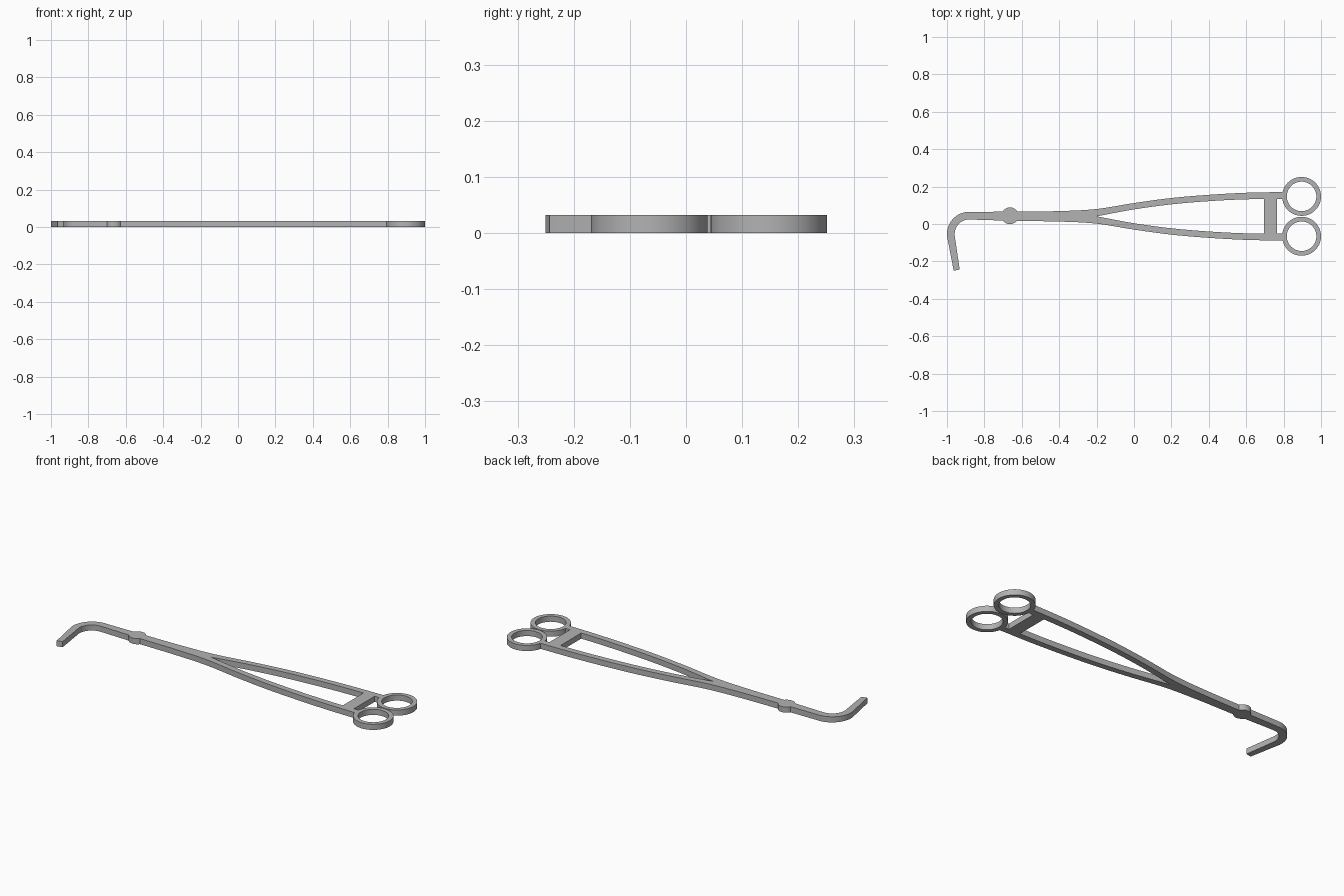
import bpy, bmesh
from math import sin, cos, radians, tau
from mathutils import Vector

HEIGHT = 0.032
AXIS = 0.041          # y of the symmetry line of the handles

if "Cube" in bpy.data.objects:
    bpy.data.objects.remove(bpy.data.objects["Cube"])

steel = bpy.data.materials.new("brushed_steel_grey")
steel.use_nodes = True
steel.diffuse_color = (0.45, 0.45, 0.45, 1)
steel.node_tree.nodes["Principled BSDF"].inputs["Base Color"].default_value = steel.diffuse_color


def finish(name, bm):
    bmesh.ops.recalc_face_normals(bm, faces=bm.faces)
    mesh = bpy.data.meshes.new(name)
    bm.to_mesh(mesh)
    bm.free()
    mesh.materials.append(steel)
    ob = bpy.data.objects.new(name, mesh)
    bpy.context.collection.objects.link(ob)
    bpy.ops.object.select_all(action='DESELECT')
    ob.select_set(True)
    bpy.context.view_layer.objects.active = ob
    bpy.ops.object.shade_smooth_by_angle(angle=radians(30))


def plate(name, outline):
    """Extrude a flat outline to the common thickness."""
    bm = bmesh.new()
    face = bm.faces.new([bm.verts.new((x, y, 0)) for x, y in outline])
    top = bmesh.ops.extrude_face_region(bm, geom=[face])["geom"]
    verts = [g for g in top if isinstance(g, bmesh.types.BMVert)]
    bmesh.ops.translate(bm, verts=verts, vec=(0, 0, HEIGHT))
    finish(name, bm)


def circle(cx, cy, r, n):
    return [(cx + r * cos(tau * i / n), cy + r * sin(tau * i / n)) for i in range(n)]


def ring(name, cx, cy, outer, inner, n=48):
    bm = bmesh.new()
    loops = []
    for r, z in ((outer, 0), (outer, HEIGHT), (inner, HEIGHT), (inner, 0)):
        loops.append([bm.verts.new((x, y, z)) for x, y in circle(cx, cy, r, n)])
    for a, b in zip(loops, loops[1:] + loops[:1]):
        for i in range(n):
            j = (i + 1) % n
            bm.faces.new((a[i], a[j], b[j], b[i]))
    finish(name, bm)


def smooth(points, steps=4):
    """Catmull-Rom samples through the points."""
    p = [Vector(q) for q in points]
    p = [2 * p[0] - p[1]] + p + [2 * p[-1] - p[-2]]
    out = []
    for a, b, c, d in zip(p, p[1:], p[2:], p[3:]):
        for k in range(steps):
            t = k / steps
            out.append(0.5 * (2 * b + (c - a) * t + (2 * a - 5 * b + 4 * c - d) * t * t
                              + (3 * b - a - 3 * c + d) * t ** 3))
    return out + [p[-2]]


# Hooked jaw: shank, quarter bend, then a slightly tapering straight tip
def bend(radius):
    return [(-0.881 + radius * cos(radians(a)), -0.054 + radius * sin(radians(a)))
            for a in range(90, 192, 6)]


tip_outer, tip_inner = (-0.964, -0.250), (-0.932, -0.243)
jaw = bend(0.119) + [tip_outer, tip_inner] + bend(0.078)[::-1]

# Handle arm edges, as distances from the symmetry line
outer = smooth([(-0.62, 0.025), (-0.4, 0.028), (-0.2, 0.039), (0, 0.071), (0.2, 0.098),
                (0.4, 0.115), (0.6, 0.126), (0.805, 0.130)])
inner = smooth([(-0.2, 0), (0, 0.037), (0.2, 0.064), (0.4, 0.081),
                (0.6, 0.091), (0.805, 0.093)])
lower = [(x, AXIS - d) for x, d in outer] + [(x, AXIS - d) for x, d in inner[::-1]]
upper = [(x, AXIS + d) for x, d in inner[1:]] + [(x, AXIS + d) for x, d in outer[::-1]]
plate("jaw_and_handle_arms", jaw + lower + upper)

# Pivot boss
plate("pivot", circle(-0.663, 0.044, 0.045, 24))

# Bar between the handles
plate("cross_bar", [(0.695, AXIS - 0.094), (0.765, AXIS - 0.094),
                    (0.765, AXIS + 0.094), (0.695, AXIS + 0.094)])

# Finger rings
for side, name in ((1, "back_finger_ring"), (-1, "front_finger_ring")):
    ring(name, 0.896, AXIS + side * 0.1065, 0.104, 0.079)
